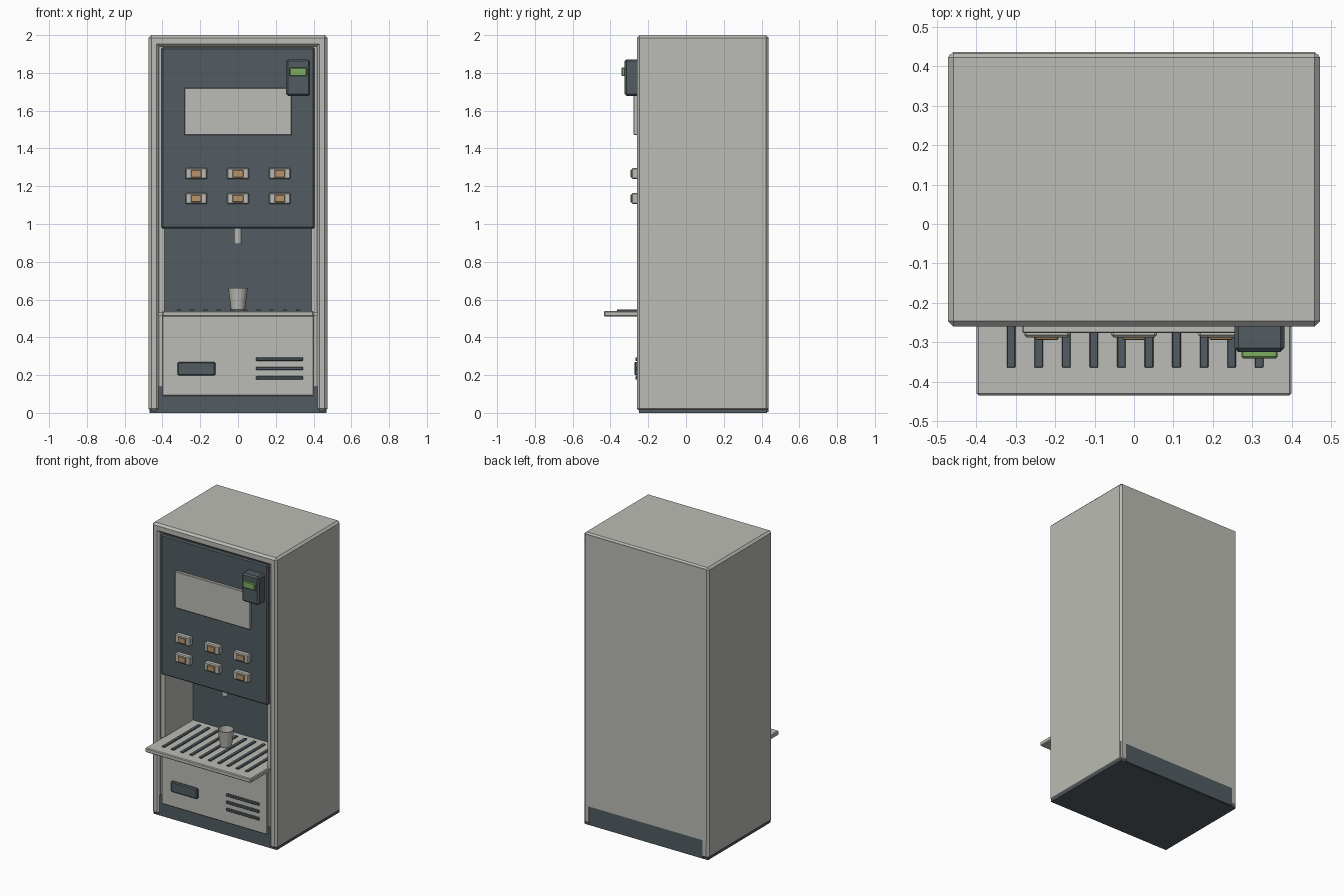
import bpy, bmesh, math

if "Cube" in bpy.data.objects:
    bpy.data.objects.remove(bpy.data.objects["Cube"])


def material(name, rgb):
    m = bpy.data.materials.new(name)
    m.diffuse_color = (*rgb, 1)
    m.use_nodes = True
    m.node_tree.nodes["Principled BSDF"].inputs["Base Color"].default_value = m.diffuse_color
    return m


GREY = material("light grey", (0.50, 0.50, 0.465))
DARK = material("slate", (0.085, 0.108, 0.122))
TAN = material("tan", (0.47, 0.29, 0.14))
GREEN = material("green", (0.20, 0.42, 0.12))


def finish(name, bm, mat):
    mesh = bpy.data.meshes.new(name)
    bm.to_mesh(mesh)
    bm.free()
    mesh.materials.append(mat)
    ob = bpy.data.objects.new(name, mesh)
    bpy.context.collection.objects.link(ob)
    return ob


def box(name, x, y, z, mat, bevel=0.0):
    """Box from (min, max) ranges, with optional chamfered edges."""
    bm = bmesh.new()
    bmesh.ops.create_cube(bm, size=1)
    for v in bm.verts:
        v.co = [r[0] if c < 0 else r[1] for c, r in zip(v.co, (x, y, z))]
    if bevel:
        bmesh.ops.bevel(bm, geom=bm.edges[:], offset=bevel, segments=1,
                        affect='EDGES', profile=0.5)
    return finish(name, bm, mat)


def lathe(name, profile, center, sides, mat):
    """Surface of revolution from (radius, z) points."""
    bm = bmesh.new()
    rings = []
    for r, z in profile:
        rings.append([bm.verts.new((center[0] + r * math.cos(2 * math.pi * i / sides),
                                    center[1] + r * math.sin(2 * math.pi * i / sides), z))
                      for i in range(sides)])
    for a, b in zip(rings, rings[1:]):
        for i in range(sides):
            j = (i + 1) % sides
            bm.faces.new((a[i], a[j], b[j], b[i]))
    bm.faces.new(rings[0][::-1])
    bm.faces.new(rings[-1])
    bmesh.ops.recalc_face_normals(bm, faces=bm.faces)
    return finish(name, bm, mat)


FRONT, BACK = -0.26, 0.437

# Cabinet shell
for side, s in (("left", -1), ("right", 1)):
    box(side + "_side_panel", sorted((s * 0.418, s * 0.473)), (FRONT, BACK), (0.008, 2.0), GREY, 0.014)
    box(side + "_alcove_lining", sorted((s * 0.39, s * 0.42)), (-0.235, 0.09), (0.53, 1.0), GREY)
box("top_panel", (-0.46, 0.46), (FRONT, BACK), (1.94, 2.0), GREY, 0.014)
box("back_panel", (-0.46, 0.46), (0.38, BACK), (0.13, 1.99), GREY)
box("plinth", (-0.468, 0.468), (-0.248, 0.43), (0.0, 0.14), DARK)
box("plinth_back", (-0.43, 0.43), (0.40, BACK), (0.004, 0.13), DARK)

# Front panels and alcove
box("upper_panel", (-0.405, 0.405), (-0.258, 0.09), (0.975, 1.935), DARK, 0.008)
box("front_backing", (-0.42, 0.42), (-0.235, 0.09), (0.98, 1.95), GREY)
box("alcove_back", (-0.39, 0.39), (0.07, 0.10), (0.53, 0.98), DARK)
box("lower_panel", (-0.40, 0.40), (-0.258, 0.09), (0.09, 0.515), GREY, 0.004)
box("lower_backing", (-0.42, 0.42), (-0.238, 0.09), (0.14, 0.515), GREY)

# Display, selection buttons
box("display", (-0.284, 0.284), (-0.277, -0.25), (1.47, 1.72), GREY, 0.003)
for z in (1.135, 1.267):
    for x in (-0.221, 0, 0.221):
        box("button_frame", (x - 0.058, x + 0.058), (-0.288, -0.25), (z - 0.03, z + 0.03), GREY, 0.006)
        box("button", (x - 0.029, x + 0.029), (-0.295, -0.28), (z - 0.02, z + 0.02), TAN, 0.003)

# Card reader
box("card_reader", (0.255, 0.382), (-0.325, -0.25), (1.678, 1.872), DARK, 0.01)
box("reader_light", (0.273, 0.365), (-0.341, -0.32), (1.783, 1.828), GREEN, 0.004)

# Drip tray with slots
box("drip_tray", (-0.40, 0.40), (-0.435, 0.08), (0.51, 0.54), GREY, 0.005)
for i in range(10):
    x = -0.312 + i * 0.07
    box("tray_slot", (x - 0.011, x + 0.011), (-0.365, 0.03), (0.535, 0.547), DARK, 0.002)

# Nozzle and cup
lathe("nozzle", [(0.02, 0.895), (0.02, 1.0)], (0, -0.14), 16, GREY)
lathe("cup", [(0.037, 0.547), (0.052, 0.66), (0.047, 0.66), (0.034, 0.56)], (0, -0.13), 16, GREY)

# Coin return and vents
box("coin_return", (-0.32, -0.12), (-0.273, -0.25), (0.198, 0.27), DARK, 0.006)
for z in (0.185, 0.235, 0.285):
    box("vent", (0.095, 0.345), (-0.268, -0.25), (z - 0.009, z + 0.009), DARK, 0.003)
